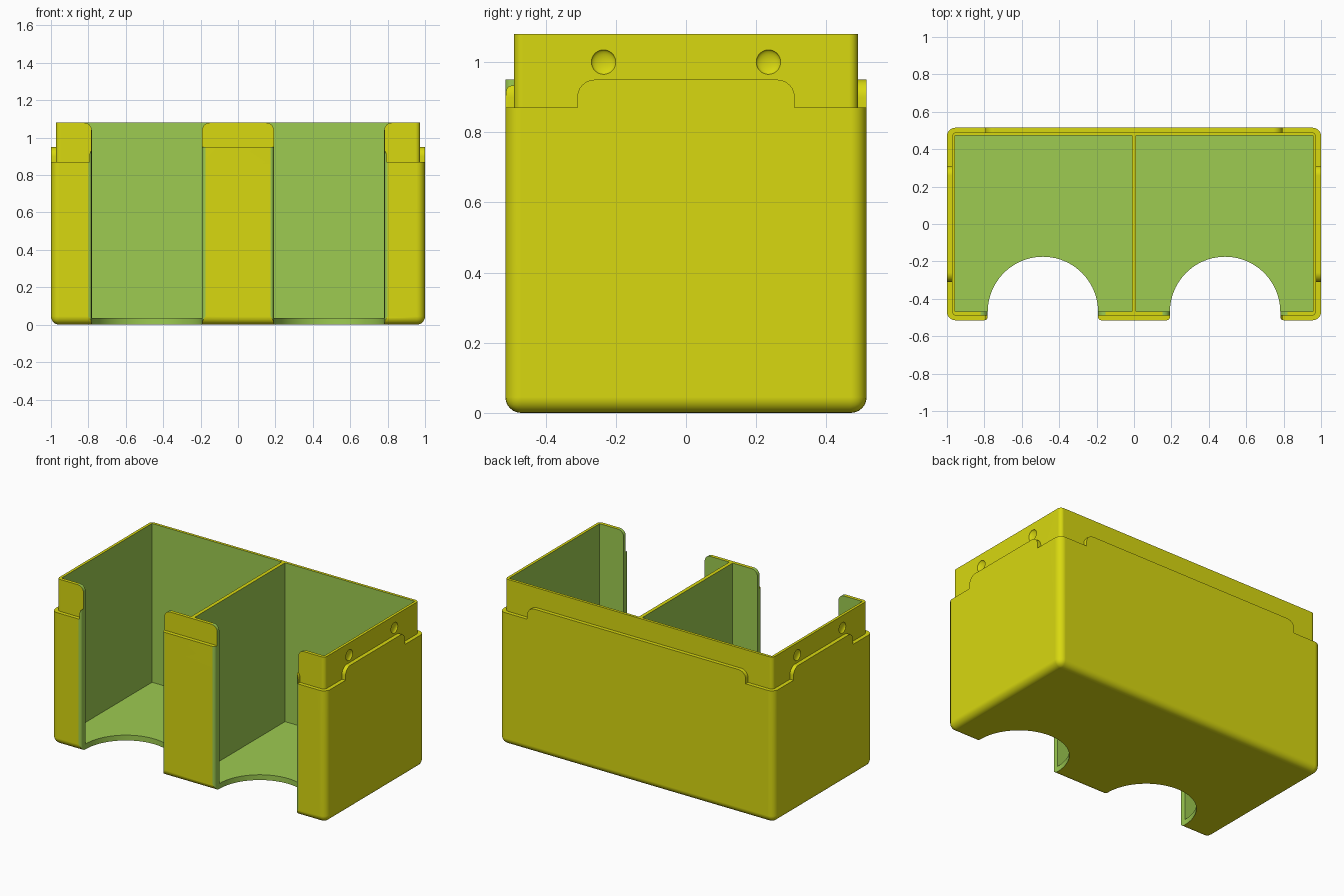
import bpy, bmesh, math
from mathutils import Vector

if "Cube" in bpy.data.objects:
    bpy.data.objects.remove(bpy.data.objects["Cube"])


def material(name, rgb):
    m = bpy.data.materials.new(name)
    m.diffuse_color = (*rgb, 1)
    m.use_nodes = True
    m.node_tree.nodes["Principled BSDF"].inputs["Base Color"].default_value = m.diffuse_color
    return m


MATS = [material("yellow shell", (0.69, 0.69, 0.005)),
        material("green lining", (0.337, 0.597, 0.082))]


def finish(name, bm, mat):
    bmesh.ops.recalc_face_normals(bm, faces=bm.faces)
    me = bpy.data.meshes.new(name)
    bm.to_mesh(me)
    bm.free()
    for m in MATS:
        me.materials.append(m)
    for p in me.polygons:
        p.material_index = mat
    ob = bpy.data.objects.new(name, me)
    bpy.context.collection.objects.link(ob)
    return ob


def prism(name, pts, axis, lo, hi, mat=0):
    """Extrude a 2D outline along x, y or z."""
    place = {"x": lambda a, b, h: (h, a, b),
             "y": lambda a, b, h: (a, h, b),
             "z": lambda a, b, h: (a, b, h)}[axis]
    bm = bmesh.new()
    f = bm.faces.new([bm.verts.new(place(a, b, lo)) for a, b in pts])
    g = bmesh.ops.extrude_face_region(bm, geom=[f])
    vs = [v for v in g["geom"] if isinstance(v, bmesh.types.BMVert)]
    bmesh.ops.translate(bm, verts=vs, vec=Vector(place(0, 0, hi - lo)))
    return finish(name, bm, mat)


def arc(cx, cy, r, a0, a1, n=6):
    return [(cx + r * math.cos(math.radians(a0 + (a1 - a0) * i / n)),
             cy + r * math.sin(math.radians(a0 + (a1 - a0) * i / n)))
            for i in range(n + 1)]


def rounded_box(name, hx, hy, z0, z1, r, round_bottom):
    bm = bmesh.new()
    bmesh.ops.create_cube(bm, size=1)
    for v in bm.verts:
        v.co = (v.co.x * 2 * hx, v.co.y * 2 * hy, z1 if v.co.z > 0 else z0)
    edges = []
    for e in bm.edges:
        a, b = e.verts
        upright = abs(a.co.z - b.co.z) > 1e-4
        low = max(a.co.z, b.co.z) < z0 + 1e-4
        if upright or (round_bottom and low):
            edges.append(e)
    bmesh.ops.bevel(bm, geom=edges, offset=r, segments=6, profile=0.5,
                    affect='EDGES')
    return finish(name, bm, 0)


def combine(target, tool, op):
    bpy.context.view_layer.objects.active = target
    m = target.modifiers.new("combine", 'BOOLEAN')
    m.operation, m.solver, m.object = op, 'EXACT', tool
    bpy.ops.object.modifier_apply(modifier=m.name)
    bpy.data.objects.remove(tool)


# Outer shell and the recessed upper wall
box = rounded_box("divided_box", 1.0, 0.515, 0, 0.87, 0.045, True)
combine(box, rounded_box("upper_wall", 0.974, 0.49, 0.2, 1.08, 0.025, False),
        'UNION')


# Raised lips in the middle of each side
def lip_outline(w):
    r = 0.05
    return ([(-w, 0.80), (w, 0.80)] + arc(w - r, 0.95 - r, r, 0, 90)
            + arc(-w + r, 0.95 - r, r, 90, 180))


for s in (-1, 1):
    lo, hi = sorted((s * 0.965, s * 1.0))
    combine(box, prism("side_lip", lip_outline(0.31), "x", lo, hi), 'UNION')
    lo, hi = sorted((s * 0.48, s * 0.515))
    combine(box, prism("long_lip", lip_outline(0.795), "y", lo, hi), 'UNION')

CX, R = 0.487, 0.295
for s in (-1, 1):
    # Compartments, leaving a thin divider
    a, b = sorted((s * 0.012, s * 0.956))
    combine(box, prism("compartment", [(a, -0.468), (b, -0.468), (b, 0.472),
                                       (a, 0.472)], "z", 0.035, 1.3, 1),
            'DIFFERENCE')
    # Front opening: round into the floor, softened at the outer edges
    c, f = s * CX, 0.018
    plan = (arc(c, -0.47, R, 0, 180, 40)
            + arc(c - R - f, -0.515 + f, f, 0, -90, 4) + [(c - R - f, -0.6)]
            + [(c + R + f, -0.6)] + arc(c + R + f, -0.515 + f, f, -90, -180, 4)[0:1]
            + arc(c + R + f, -0.515 + f, f, 270, 180, 4)[1:])
    combine(box, prism("front_opening", plan, "z", -0.2, 1.3, 1), 'DIFFERENCE')
    # Rounded top corners of the front posts
    q = 0.04
    flare = ([(c - 0.2, 0.95), (c + 0.2, 0.95)]
             + arc(c + R + q, 1.08 - q, q, 180, 90)
             + [(c + R + q, 1.2), (c - R - q, 1.2)]
             + arc(c - R - q, 1.08 - q, q, 90, 0))
    combine(box, prism("post_corners", flare, "y", -0.6, -0.45, 1), 'DIFFERENCE')
    # Round dimples in the end walls
    for y in (-0.235, 0.235):
        bm = bmesh.new()
        bmesh.ops.create_uvsphere(bm, u_segments=24, v_segments=14, radius=0.035)
        for v in bm.verts:
            v.co = (v.co.x * 0.4 + s * 0.9745, v.co.y + y, v.co.z + 1.0)
        combine(box, finish("dimple", bm, 0), 'DIFFERENCE')

# Smooth the roundings, keep the flat faces crisp
bpy.ops.object.select_all(action='DESELECT')
box.select_set(True)
bpy.context.view_layer.objects.active = box
bpy.ops.object.shade_smooth_by_angle(angle=math.radians(30))
wn = box.modifiers.new("flat_faces", 'WEIGHTED_NORMAL')
wn.keep_sharp = True
